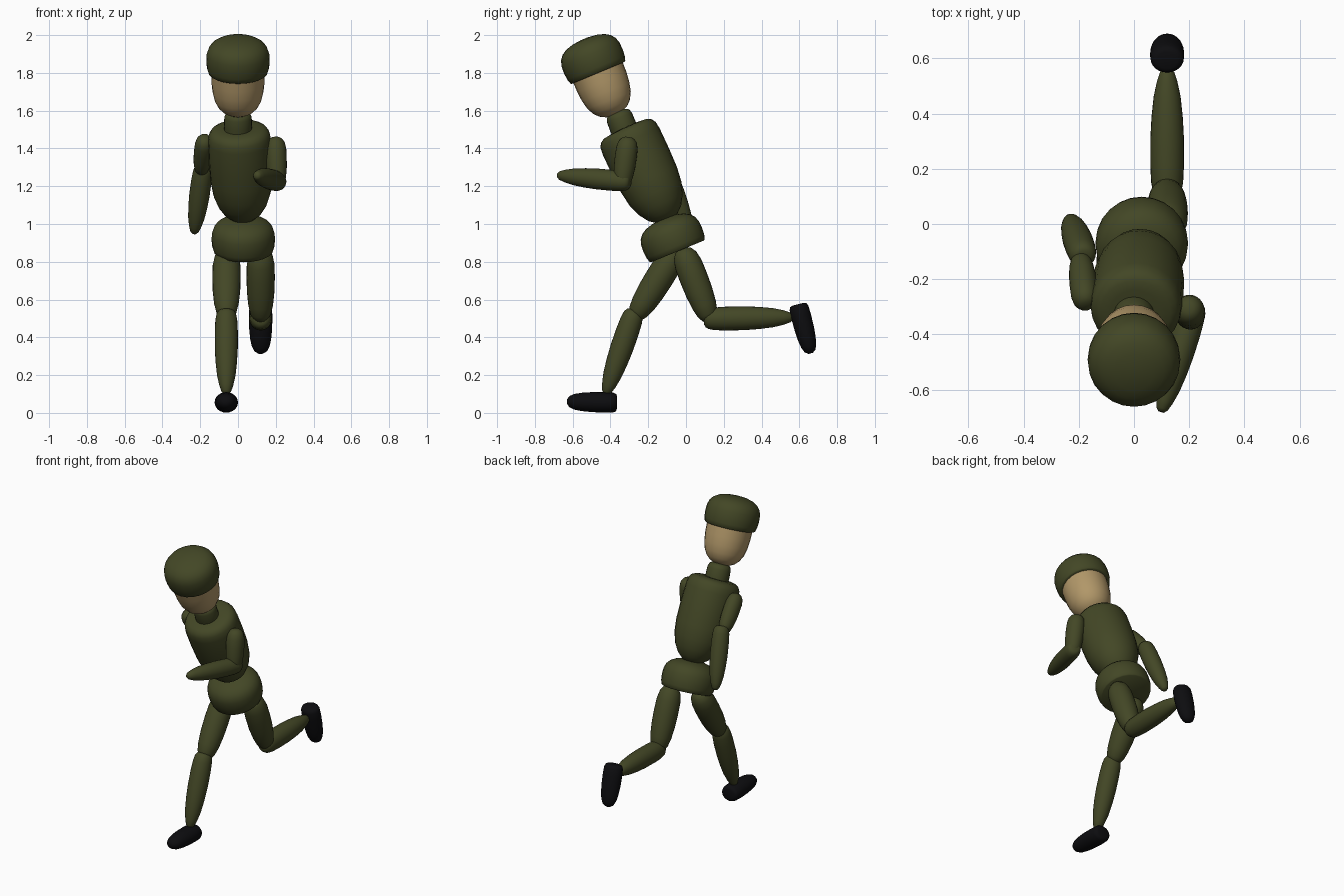
import bpy, bmesh, math
from mathutils import Vector

if "Cube" in bpy.data.objects:
    bpy.data.objects.remove(bpy.data.objects["Cube"])

SIDES = 24


def material(name, rgb):
    m = bpy.data.materials.new(name)
    m.diffuse_color = (*rgb, 1)
    m.use_nodes = True
    m.node_tree.nodes["Principled BSDF"].inputs["Base Color"].default_value = m.diffuse_color
    return m


GREEN = material("olive_cloth", (0.056, 0.063, 0.019))
SKIN = material("skin", (0.44, 0.31, 0.14))
BLACK = material("black_leather", (0.004, 0.004, 0.005))


def loft(name, start, end, profile, width, depth, mat):
    """Closed round body along start-end; profile = (fraction, radius factor)."""
    a, b = Vector(start), Vector(end)
    axis = (b - a).normalized()
    u = Vector((1, 0, 0))
    u = (u - axis * u.dot(axis)).normalized()
    v = axis.cross(u)
    bm = bmesh.new()
    rings = []
    for t, r in profile:
        c = a.lerp(b, t)
        ring = []
        for i in range(SIDES):
            ang = math.tau * i / SIDES
            ring.append(bm.verts.new(c + u * (width * r * math.cos(ang))
                                     + v * (depth * r * math.sin(ang))))
        rings.append(ring)
    for lo, hi in zip(rings, rings[1:]):
        for i in range(SIDES):
            j = (i + 1) % SIDES
            bm.faces.new((lo[i], lo[j], hi[j], hi[i]))
    bm.faces.new(rings[0][::-1])
    bm.faces.new(rings[-1])
    bmesh.ops.recalc_face_normals(bm, faces=bm.faces)
    me = bpy.data.meshes.new(name)
    bm.to_mesh(me)
    bm.free()
    me.materials.append(mat)
    ob = bpy.data.objects.new(name, me)
    bpy.context.collection.objects.link(ob)
    bpy.context.view_layer.objects.active = ob
    ob.select_set(True)
    bpy.ops.object.shade_smooth_by_angle(angle=math.radians(50))
    ob.select_set(False)
    return ob


# Profiles
DOME = [(0, .90), (.02, .935), (.15, .98), (.35, 1), (.55, .985), (.7, .93),
        (.82, .82), (.91, .65), (.97, .42), (1, .12)]
FACE = [(0, 1), (.3, .99), (.5, .95), (.68, .87), (.82, .73), (.91, .56),
        (.97, .34), (1, .08)]
TORSO = [(0, .55), (.008, .76), (.03, .89), (.07, .97), (.14, 1), (.35, 1),
         (.55, .98), (.7, .91), (.82, .77), (.91, .58), (.97, .34), (1, .1)]
NECK = [(0, .95), (.5, 1), (.8, .98), (.93, .88), (1, .6)]
LIMB = [(0, .45), (.015, .68), (.05, .85), (.12, .95), (.25, 1), (.45, 1),
        (.62, .93), (.78, .8), (.9, .6), (.97, .42), (1, .22)]
THIGH = [(0, .3), (.03, .6), (.1, .85), (.22, .98), (.4, 1), (.6, .97),
         (.78, .87), (.9, .72), (.97, .5), (1, .25)]
SHOE = [(0, .6), (.02, .85), (.08, .97), (.25, 1), (.5, .98), (.7, .9),
        (.85, .77), (.95, .56), (1, .22)]

# Head, all leaning forward
loft("cap", (0, -.465, 1.80), (0, -.54, 1.98), DOME, .168, .168, GREEN)
loft("head", (0, -.475, 1.825), (0, -.375, 1.575), FACE, .142, .142, SKIN)
loft("neck", (0, -.305, 1.44), (0, -.364, 1.595), NECK, .074, .072, GREEN)

# Trunk
loft("torso", (.005, -.323, 1.507), (.028, -.092, 1.012), TORSO,
     .167, .166, GREEN)
loft("hips", (.028, -.045, .855), (.028, -.117, 1.03), DOME,
     .168, .168, GREEN)

# Arms
loft("left_upper_arm", (-.175, -.295, 1.46), (-.195, -.115, 1.27), THIGH,
     .05, .056, GREEN)
loft("left_forearm", (-.182, -.12, 1.315), (-.232, .02, .95), LIMB,
     .054, .054, GREEN)
loft("right_upper_arm", (.198, -.305, 1.46), (.208, -.34, 1.19), THIGH,
     .056, .058, GREEN)
loft("right_forearm", (.22, -.295, 1.222), (.098, -.68, 1.258), LIMB,
     .052, .055, GREEN)

# Legs: one planted forward, one kicked back
loft("left_thigh", (-.06, -.05, .86), (-.062, -.275, .50), THIGH,
     .075, .075, GREEN)
loft("left_shin", (-.062, -.27, .545), (-.062, -.425, .10), LIMB,
     .061, .061, GREEN)
loft("right_thigh", (.12, -.02, .87), (.12, .13, .485), THIGH,
     .075, .075, GREEN)
loft("right_shin", (.12, .095, .497), (.12, .565, .506), LIMB,
     .061, .063, GREEN)

# Shoes
loft("left_shoe", (-.062, -.365, .054), (-.062, -.63, .06), SHOE,
     .062, .054, BLACK)
loft("right_shoe", (.12, .593, .575), (.12, .66, .315), SHOE,
     .062, .053, BLACK)
